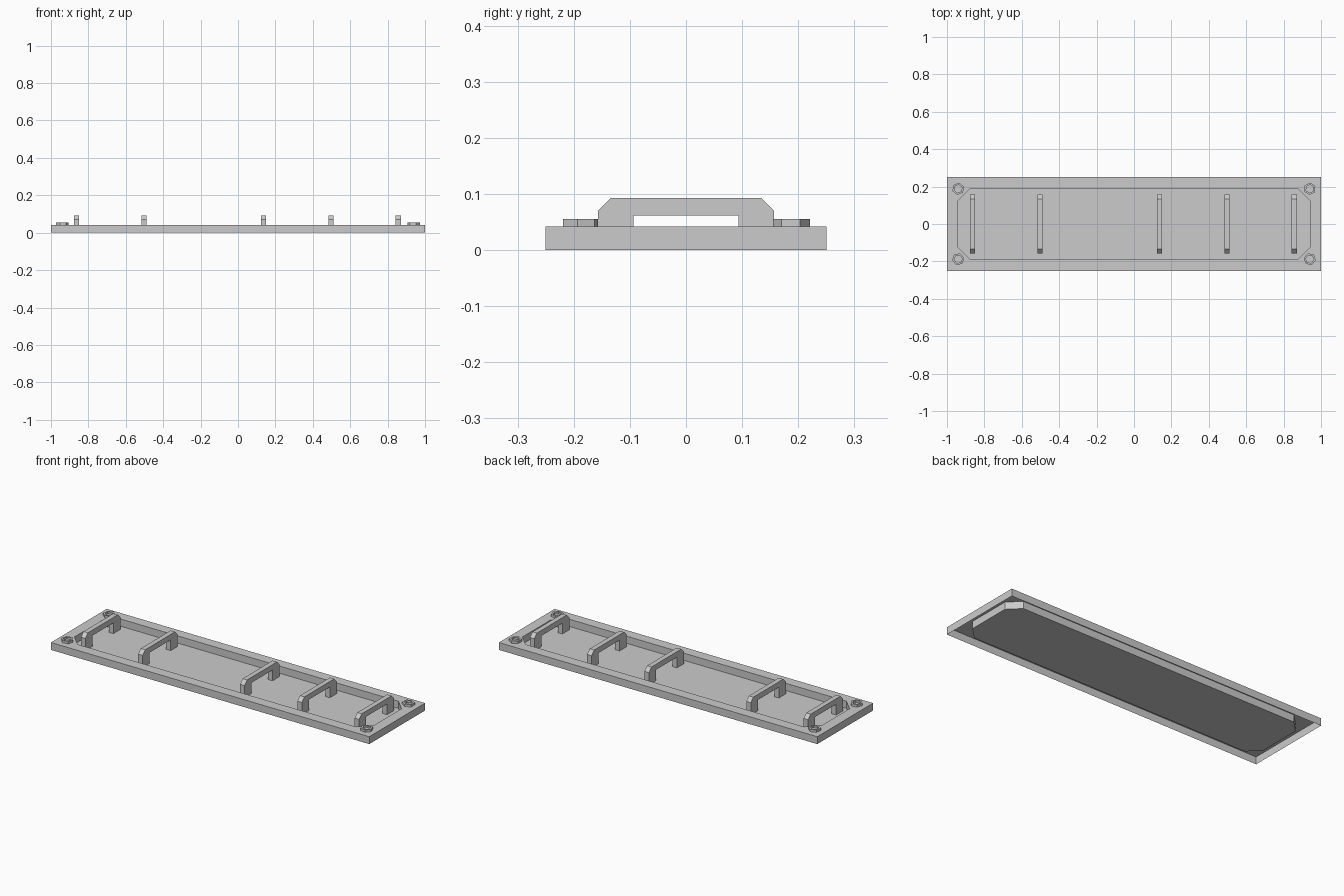
import bpy, bmesh, math

if "Cube" in bpy.data.objects:
    bpy.data.objects.remove(bpy.data.objects["Cube"])

TOP = 0.042      # height of the plate rim
FLOOR = 0.001    # height of the sunken panel


def add_object(name, bm, recalc=True):
    if recalc:
        bmesh.ops.recalc_face_normals(bm, faces=bm.faces)
    mesh = bpy.data.meshes.new(name)
    bm.to_mesh(mesh)
    bm.free()
    obj = bpy.data.objects.new(name, mesh)
    bpy.context.collection.objects.link(obj)
    return obj


def loop(bm, points, z):
    return [bm.verts.new((x, y, z)) for x, y in points]


def bridge(bm, a, b):
    n = len(a)
    for i in range(n):
        j = (i + 1) % n
        bm.faces.new((a[i], a[j], b[j], b[i]))


# base plate: open-bottomed shell with an eight-sided sunken panel
X, Y, C = 0.94, 0.19, 0.065
octagon = []
for sx, sy in ((1, 1), (-1, 1), (-1, -1), (1, -1)):
    pair = [(sx * X, sy * (Y - C)), (sx * (X - C), sy * Y)]
    octagon += pair if sx * sy > 0 else pair[::-1]
corners = [(1, 0.25), (-1, 0.25), (-1, -0.25), (1, -0.25)]

bm = bmesh.new()
low, high = loop(bm, corners, 0), loop(bm, corners, TOP)
lip, sunk = loop(bm, octagon, TOP), loop(bm, octagon, FLOOR)
bridge(bm, low, high)
bridge(bm, lip[::1], sunk)
for i in range(4):
    j = (i + 1) % 4
    bm.faces.new((high[i], lip[2 * i + 1], lip[2 * i]))
    bm.faces.new((high[i], high[j], lip[2 * j], lip[2 * i + 1]))
bm.faces.new(sunk)
bmesh.ops.recalc_face_normals(bm, faces=bm.faces)
# orient the open shell so that its panel faces up
bm.faces.ensure_lookup_table()
if bm.faces[-1].normal.z < 0:
    bmesh.ops.reverse_faces(bm, faces=bm.faces)
add_object("base_plate", bm, recalc=False)


# rungs: chamfered brackets standing on the sunken panel
half = [(0.094, FLOOR), (0.157, FLOOR), (0.157, 0.07), (0.134, 0.093)]
inner = (0.094, 0.062)
profile = half + [(-y, z) for y, z in reversed(half)] + [(-inner[0], inner[1]), inner]


def rung(index, x, width=0.028):
    bm = bmesh.new()
    a = [bm.verts.new((x - width / 2, y, z)) for y, z in profile]
    b = [bm.verts.new((x + width / 2, y, z)) for y, z in profile]
    bm.faces.new(a)
    bm.faces.new(b)
    bridge(bm, a, b)
    add_object(f"rung_{index}", bm)


for i, x in enumerate((-0.863, -0.503, 0.137, 0.497, 0.857)):
    rung(i + 1, x)


# corner bolts: hexagonal heads with a hexagonal socket
def bolt(name, x, y, turn):
    def ring(r, z):
        angles = [math.radians(60 * k + turn) for k in range(6)]
        return loop(bm, [(x + r * math.cos(a), y + r * math.sin(a)) for a in angles], z)

    bm = bmesh.new()
    rings = [ring(0.033, TOP), ring(0.033, 0.055), ring(0.022, 0.055), ring(0.022, 0.044)]
    for a, b in zip(rings, rings[1:]):
        bridge(bm, a, b)
    bm.faces.new(rings[-1])
    bm.faces.new(rings[0])
    add_object(name, bm)


bolt("bolt_front_left", -0.94, -0.188, 10)
bolt("bolt_front_right", 0.94, -0.188, -10)
bolt("bolt_back_left", -0.94, 0.188, 20)
bolt("bolt_back_right", 0.94, 0.188, 28)
